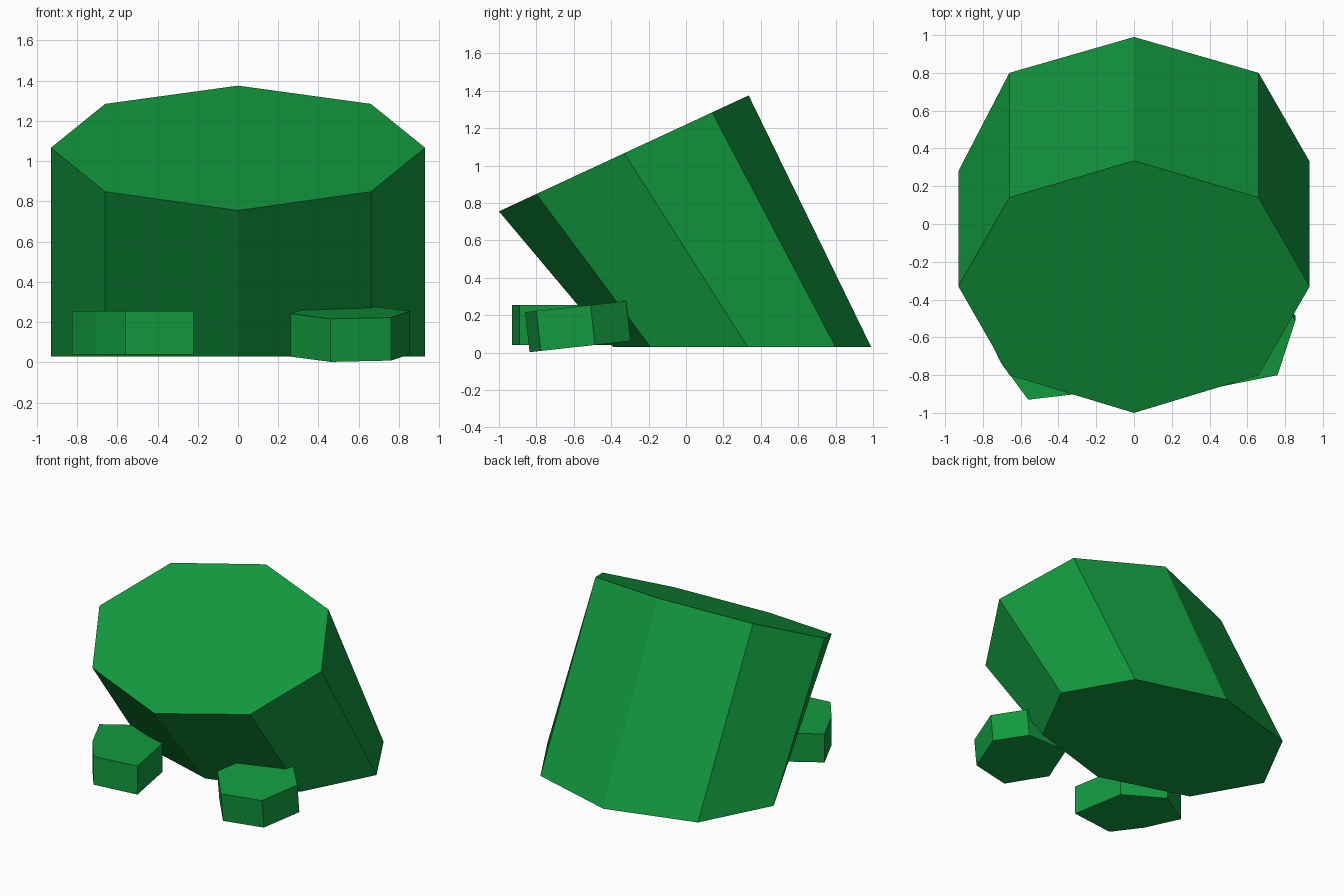
import bpy
import bmesh
from mathutils import Vector

old = bpy.data.objects.get("Cube")
if old:
    bpy.data.objects.remove(old, do_unlink=True)

# Single leaf green for every part
green = bpy.data.materials.new("leaf_green")
green.use_nodes = True
colour = (0.006, 0.323, 0.048, 1.0)
green.diffuse_color = colour
green.node_tree.nodes["Principled BSDF"].inputs["Base Color"].default_value = colour


def loft(name, lower, upper):
    """Closed flat-shaded solid between two matching rings (counter-clockwise)."""
    bm = bmesh.new()
    low = [bm.verts.new(p) for p in lower]
    high = [bm.verts.new(p) for p in upper]
    count = len(low)
    bm.faces.new(list(reversed(low)))
    bm.faces.new(high)
    for i in range(count):
        j = (i + 1) % count
        bm.faces.new((low[i], low[j], high[j], high[i]))
    bmesh.ops.recalc_face_normals(bm, faces=bm.faces[:])
    mesh = bpy.data.meshes.new(name)
    bm.to_mesh(mesh)
    bm.free()
    mesh.materials.append(green)
    obj = bpy.data.objects.new(name, mesh)
    bpy.context.collection.objects.link(obj)
    return obj


# Leaning eight-sided body: flat base, sloping top
wide, mid = 0.93, 0.66
base = [(0, -0.39), (mid, -0.19), (wide, 0.33), (mid, 0.80),
        (0, 0.99), (-mid, 0.80), (-wide, 0.28), (-mid, -0.19)]
crown = [(0, -1.0), (mid, -0.80), (wide, -0.33), (mid, 0.14),
         (0, 0.335), (-mid, 0.14), (-wide, -0.33), (-mid, -0.80)]
slope = (1.375 - 0.755) / 1.335
loft("body",
     [(x, y, 0.03) for x, y in base],
     [(x, y, 0.755 + slope * (y + 1.0)) for x, y in crown])


def foot(name, outline, front_y, front_z, tilt):
    """Six-sided slab whose top rises by tilt towards the back."""
    top = [Vector((x, y, front_z + tilt * (y - front_y))) for x, y in outline]
    drop = Vector((0, -tilt, 1)).normalized() * 0.215
    loft(name, [p - drop for p in top], top)


# Level right foot and tilted left foot
foot("right_foot", [(-0.56, -0.93), (-0.22, -0.89), (-0.29, -0.49),
                    (-0.57, -0.32), (-0.825, -0.48), (-0.705, -0.735)],
     -0.93, 0.255, 0.0)
foot("left_foot", [(0.46, -0.86), (0.76, -0.80), (0.855, -0.51),
                   (0.69, -0.32), (0.36, -0.32), (0.26, -0.62)],
     -0.86, 0.216, 0.11)
